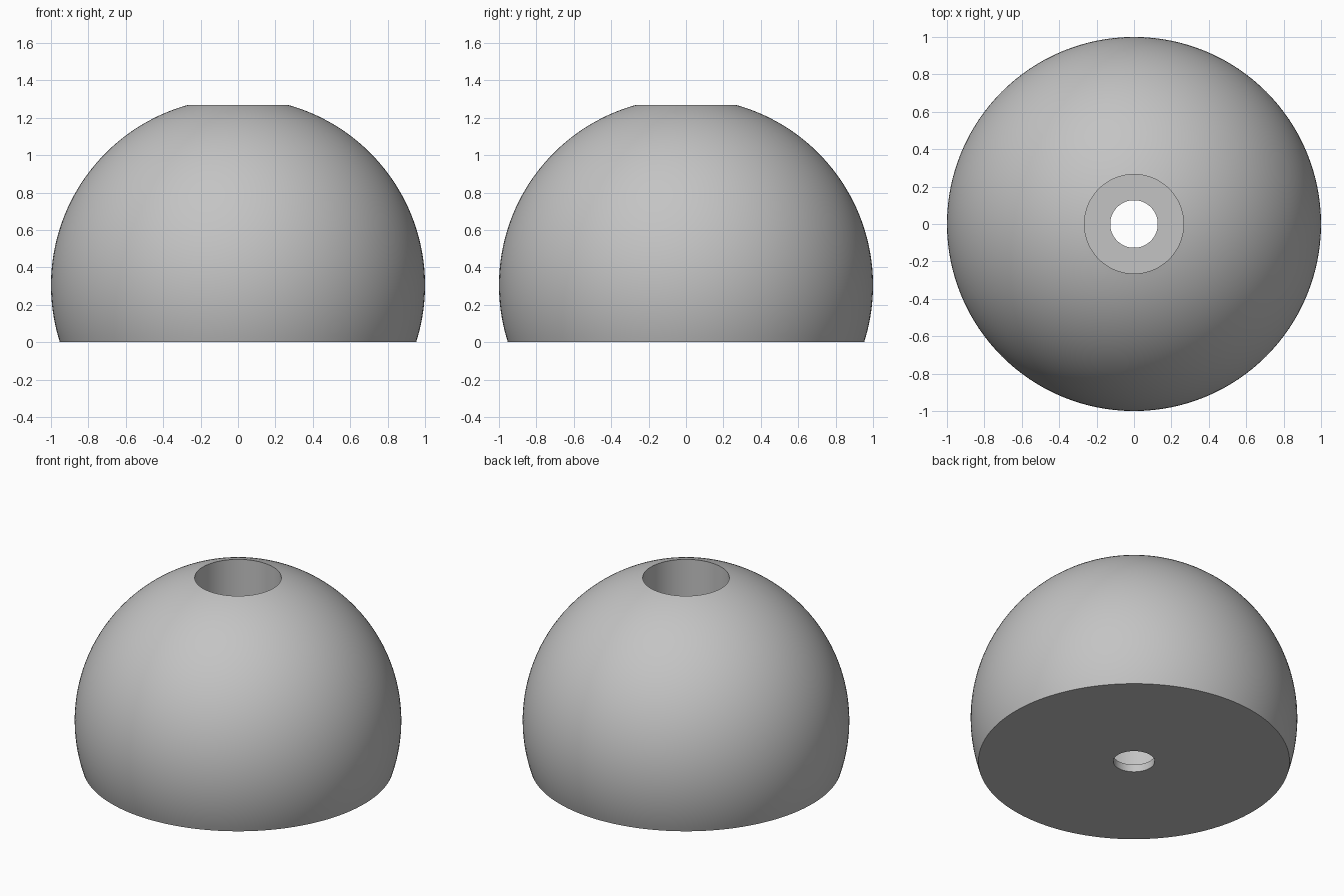
import bpy, bmesh, math

cube = bpy.data.objects.get("Cube")
if cube:
    bpy.data.objects.remove(cube, do_unlink=True)

CENTRE_Z = 0.305      # centre of the unit ball
BORE = 0.265          # wide bore open at the top
HOLE = 0.127          # small hole through the floor
FLOOR = 0.05          # height of the bore's floor
ARC_STEPS = 48
SIDES = 128

grey = bpy.data.materials.new("plain grey")
grey.use_nodes = True
colour = (0.55, 0.55, 0.55, 1)
grey.diffuse_color = colour
grey.node_tree.nodes["Principled BSDF"].inputs["Base Color"].default_value = colour

# Closed cross-section: ball arc, then down the bore and through the hole
low = math.asin(-CENTRE_Z)
high = math.acos(BORE)
profile = []
for i in range(ARC_STEPS + 1):
    a = low + (high - low) * i / ARC_STEPS
    profile.append((math.cos(a), CENTRE_Z + math.sin(a)))
profile += [(BORE, FLOOR), (HOLE, FLOOR), (HOLE, 0)]

# Revolve the cross-section around the z axis
bm = bmesh.new()
verts = [bm.verts.new((r, 0, z)) for r, z in profile]
edges = [bm.edges.new((v, verts[(i + 1) % len(verts)])) for i, v in enumerate(verts)]
bmesh.ops.spin(bm, geom=verts + edges, cent=(0, 0, 0), axis=(0, 0, 1),
               angle=math.tau, steps=SIDES, use_merge=True)
bmesh.ops.remove_doubles(bm, verts=bm.verts, dist=1e-4)
bmesh.ops.recalc_face_normals(bm, faces=bm.faces)

mesh = bpy.data.meshes.new("ball_knob")
bm.to_mesh(mesh)
bm.free()
mesh.materials.append(grey)
knob = bpy.data.objects.new("ball_knob", mesh)
bpy.context.collection.objects.link(knob)

# Smooth curved walls, crisp rims
bpy.ops.object.select_all(action="DESELECT")
knob.select_set(True)
bpy.context.view_layer.objects.active = knob
bpy.ops.object.shade_smooth_by_angle(angle=math.radians(30))
